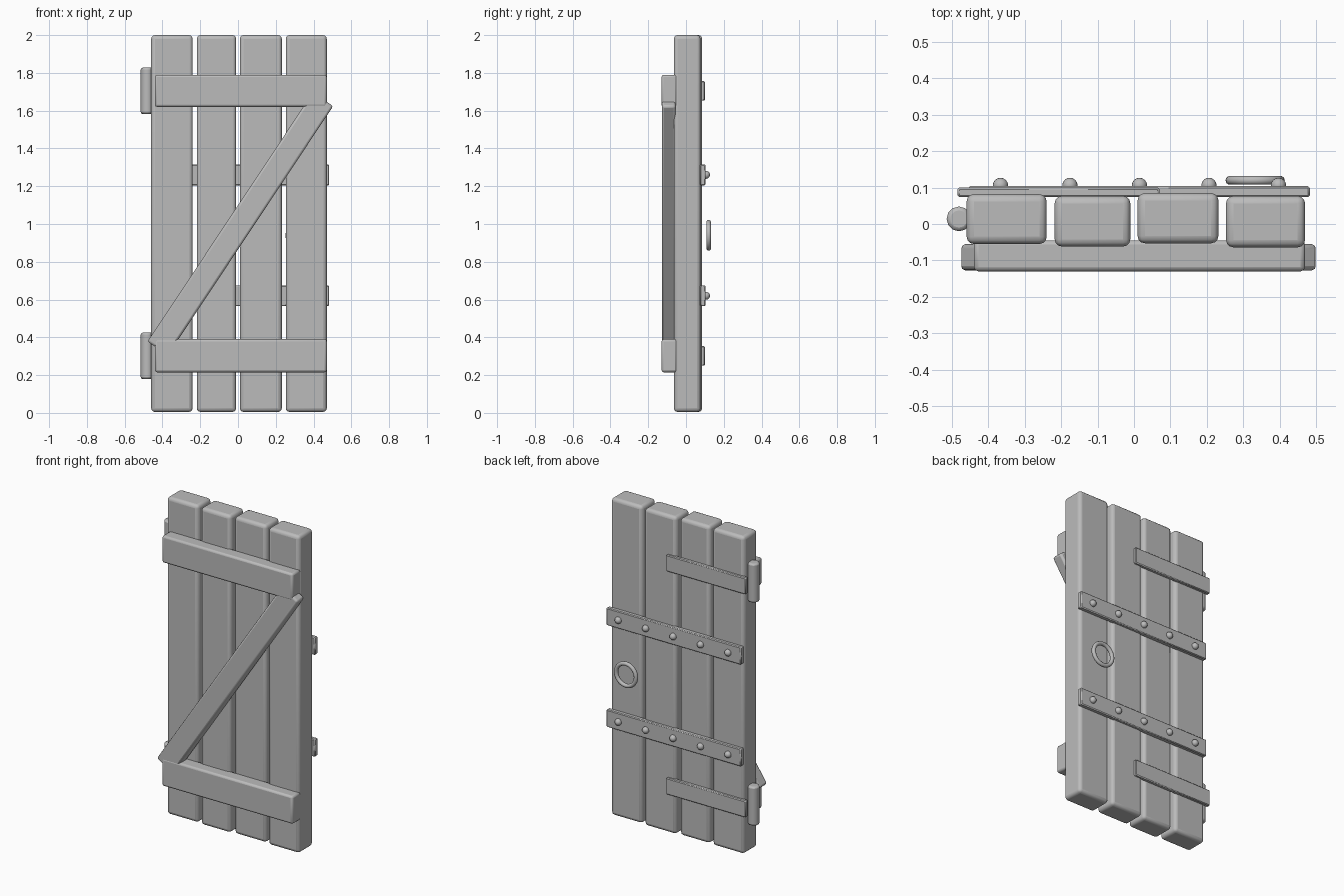
import bpy, math

if "Cube" in bpy.data.objects:
    bpy.data.objects.remove(bpy.data.objects["Cube"])

grey = bpy.data.materials.new("weathered grey")
grey.diffuse_color = (0.5, 0.5, 0.5, 1)
grey.use_nodes = True
grey.node_tree.nodes["Principled BSDF"].inputs["Base Color"].default_value = grey.diffuse_color


def finish(obj, name, bevel=0, segments=2):
    obj.name = name
    obj.data.materials.append(grey)
    bpy.ops.object.transform_apply(location=False, rotation=True, scale=True)
    if bevel:
        m = obj.modifiers.new("Bevel", 'BEVEL')
        m.width, m.segments = bevel, segments
        m.limit_method = 'ANGLE'
    bpy.ops.object.shade_smooth_by_angle(angle=math.radians(40))
    return obj


def box(name, x, y, z, bevel=0.01, segments=2, tilt=0):
    """Box from (min, max) ranges, optionally tilted about y."""
    bpy.ops.mesh.primitive_cube_add(
        size=1, location=[sum(r) / 2 for r in (x, y, z)], rotation=(0, tilt, 0))
    obj = bpy.context.object
    obj.scale = [r[1] - r[0] for r in (x, y, z)]
    return finish(obj, name, bevel, segments)


# Four upright planks, slightly uneven in depth
planks = [(-0.46, -0.24, -0.055, 0.082), (-0.218, -0.01, -0.062, 0.077),
          (0.01, 0.232, -0.053, 0.085), (0.253, 0.47, -0.064, 0.077)]
for i, (x0, x1, y0, y1) in enumerate(planks):
    box(f"plank_{i + 1}", (x0, x1), (y0, y1), (0.005, 2.0), 0.02, 3)

# Front rails
for name, z0, z1 in (("upper_rail", 1.62, 1.79), ("lower_rail", 0.215, 0.39)):
    box(name, (-0.44, 0.47), (-0.13, -0.045), (z0, z1), 0.012)

# Diagonal brace between the rails
(ax, az), (bx, bz) = (-0.425, 0.342), (0.45, 1.66)
length = math.hypot(bx - ax, bz - az)
cx, cz = (ax + bx) / 2, (az + bz) / 2
box("diagonal_brace", (cx - length / 2, cx + length / 2), (-0.128, -0.055),
    (cz - 0.065, cz + 0.065), 0.012, tilt=-math.atan2(bz - az, bx - ax))

# Long iron straps with dome rivets on the back
for s, z in (("upper", 1.26), ("lower", 0.62)):
    box(f"{s}_strap", (-0.455, 0.483), (0.074, 0.104), (z - 0.055, z + 0.055), 0.005, 1)
    for i in range(5):
        bpy.ops.mesh.primitive_uv_sphere_add(
            segments=16, ring_count=10, radius=0.021,
            location=(-0.367 + 0.191 * i, 0.106, z))
        finish(bpy.context.object, f"{s}_rivet_{i + 1}")

# Hinges: short strap and upright barrel
for s, z in (("upper", 1.705), ("lower", 0.302)):
    box(f"{s}_hinge_strap", (-0.485, 0.07), (0.074, 0.1), (z - 0.052, z + 0.052), 0.005, 1)
    bpy.ops.mesh.primitive_cylinder_add(vertices=12, radius=0.034, depth=0.245,
                                        location=(-0.481, 0.014, z))
    finish(bpy.context.object, f"{s}_hinge_barrel", 0.01)

# Ring handle
bpy.ops.mesh.primitive_torus_add(major_radius=0.069, minor_radius=0.0125,
                                 major_segments=32, minor_segments=10,
                                 location=(0.333, 0.12, 0.94),
                                 rotation=(math.pi / 2, 0, 0))
finish(bpy.context.object, "ring_handle")
